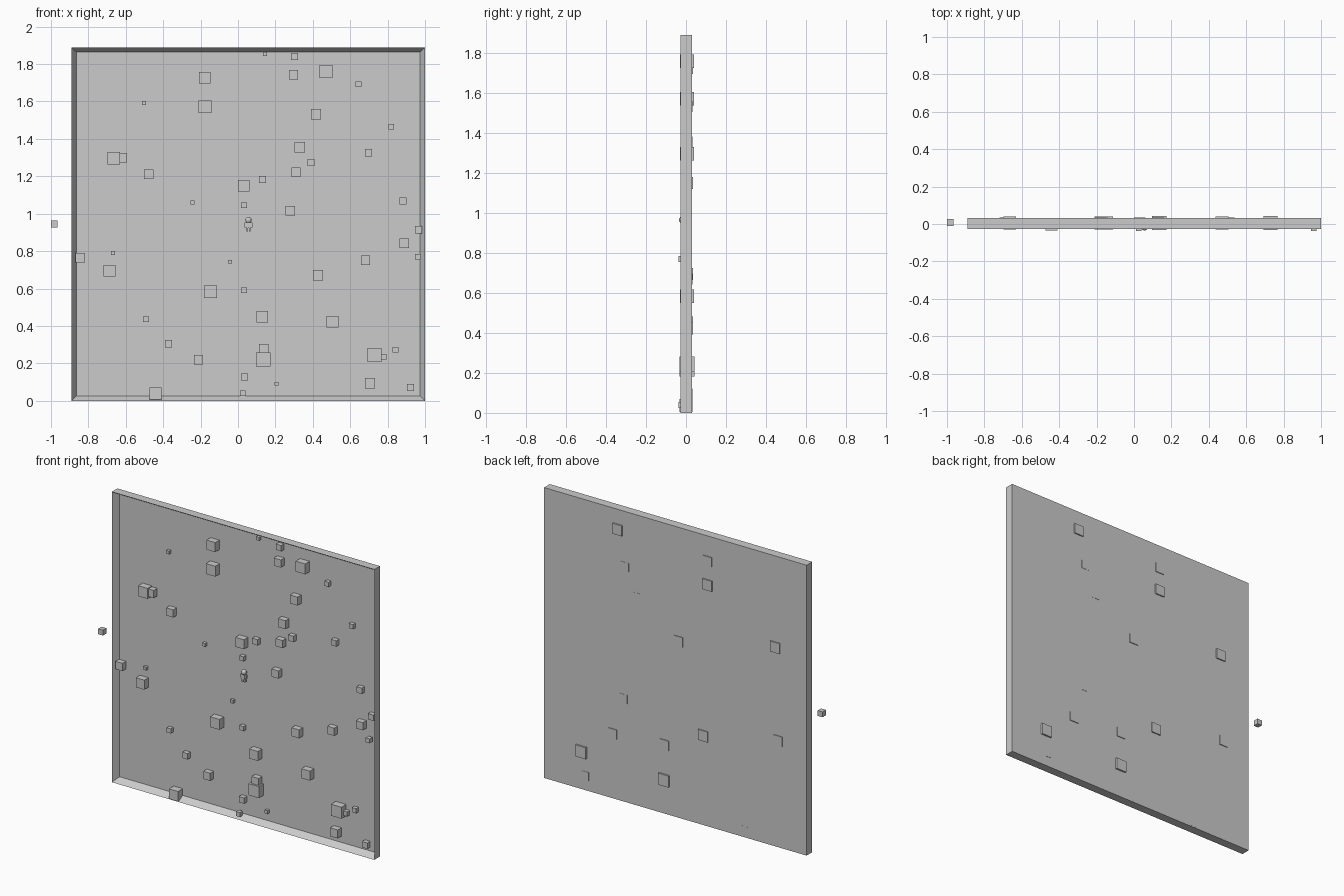
import bpy, bmesh
from mathutils import Matrix, Vector

if "Cube" in bpy.data.objects:
    bpy.data.objects.remove(bpy.data.objects["Cube"], do_unlink=True)

grey = bpy.data.materials.new("plain_grey")
grey.use_nodes = True
colour = (0.6, 0.6, 0.6, 1)
grey.diffuse_color = colour
grey.node_tree.nodes["Principled BSDF"].inputs["Base Color"].default_value = colour


def finish(name, bm):
    mesh = bpy.data.meshes.new(name)
    bm.to_mesh(mesh)
    bm.free()
    mesh.materials.append(grey)
    obj = bpy.data.objects.new(name, mesh)
    bpy.context.collection.objects.link(obj)
    return obj


def add_box(bm, centre, size):
    matrix = Matrix.Translation(centre) @ Matrix.Diagonal((*size, 1))
    return bmesh.ops.create_cube(bm, size=1, matrix=matrix)


def cubes(name, size, places, depth=0.005):
    """One object holding equal cubes at the given (x, z) places."""
    bm = bmesh.new()
    for x, z in places:
        add_box(bm, (x, depth, z), (size, size, size))
    return finish(name, bm)


# Upright tray: a slab whose front face is inset and pushed back
bm = bmesh.new()
add_box(bm, (0.055, 0.002, 0.945), (1.89, 0.058, 1.89))
bm.normal_update()
front = min(bm.faces, key=lambda f: f.normal.y)
bmesh.ops.inset_region(bm, faces=[front], thickness=0.037)
bmesh.ops.translate(bm, verts=front.verts, vec=(0, 0.043, 0))
finish("tray", bm)

# Scattered cubes, grouped by size, sunk into the tray floor
cubes("largest_cubes", 0.075, [(0.73, 0.245), (0.135, 0.22)])
cubes("big_cubes", 0.068, [(-0.665, 1.297), (-0.147, 0.583), (-0.177, 1.572),
                           (0.47, 1.76)])
cubes("large_cubes", 0.062, [(-0.177, 1.727), (-0.687, 0.695), (0.03, 1.15),
                             (0.13, 0.45), (0.505, 0.422)])
cubes("upper_medium_cubes", 0.055, [(0.417, 1.532), (0.33, 1.355),
                                    (0.428, 0.671), (0.706, 0.094)])
cubes("medium_cubes", 0.05, [(0.297, 1.743), (0.28, 1.016), (0.682, 0.751),
                             (-0.478, 1.211), (-0.211, 0.219), (-0.618, 1.3),
                             (0.31, 1.222), (-0.843, 0.765), (0.888, 0.842),
                             (0.137, 0.278)])
cubes("small_cubes", 0.038, [(0.698, 1.326), (0.39, 1.273), (0.131, 1.182),
                             (0.882, 1.067), (-0.372, 0.305), (0.035, 0.126),
                             (0.302, 1.84), (0.922, 0.07), (0.965, 0.914)])
cubes("smaller_cubes", 0.03, [(0.644, 1.693), (0.032, 1.045), (0.032, 0.591),
                              (-0.492, 0.436), (0.82, 1.465), (0.842, 0.273),
                              (0.778, 0.235)])
cubes("tiny_cubes", 0.021, [(-0.503, 1.591), (-0.668, 0.791), (-0.243, 1.059),
                            (-0.043, 0.743), (0.206, 0.091), (0.145, 1.853)])

# Cubes resting on the rim, and the one outside the tray
cubes("bottom_rim_block", 0.065, [(-0.442, 0.038)], -0.001)
cubes("rim_cubes", 0.029, [(0.025, 0.04), (0.96, 0.77)], -0.023)
cubes("outer_cube", 0.035, [(-0.983, 0.945)], 0.008)

# Small standing figure in the middle: head, body, mirrored limbs
bm = bmesh.new()
middle = Vector((0.056, -0.018, 0))
bmesh.ops.create_uvsphere(bm, u_segments=12, v_segments=8, radius=0.017,
                          matrix=Matrix.Translation(middle + Vector((0, 0, 0.966))))
add_box(bm, middle + Vector((0, 0, 0.938)), (0.022, 0.018, 0.03))
for side in (-1, 1):
    add_box(bm, middle + Vector((side * 0.016, 0, 0.94)), (0.009, 0.012, 0.026))
    add_box(bm, middle + Vector((side * 0.007, 0, 0.916)), (0.009, 0.014, 0.024))
finish("centre_figure", bm)
